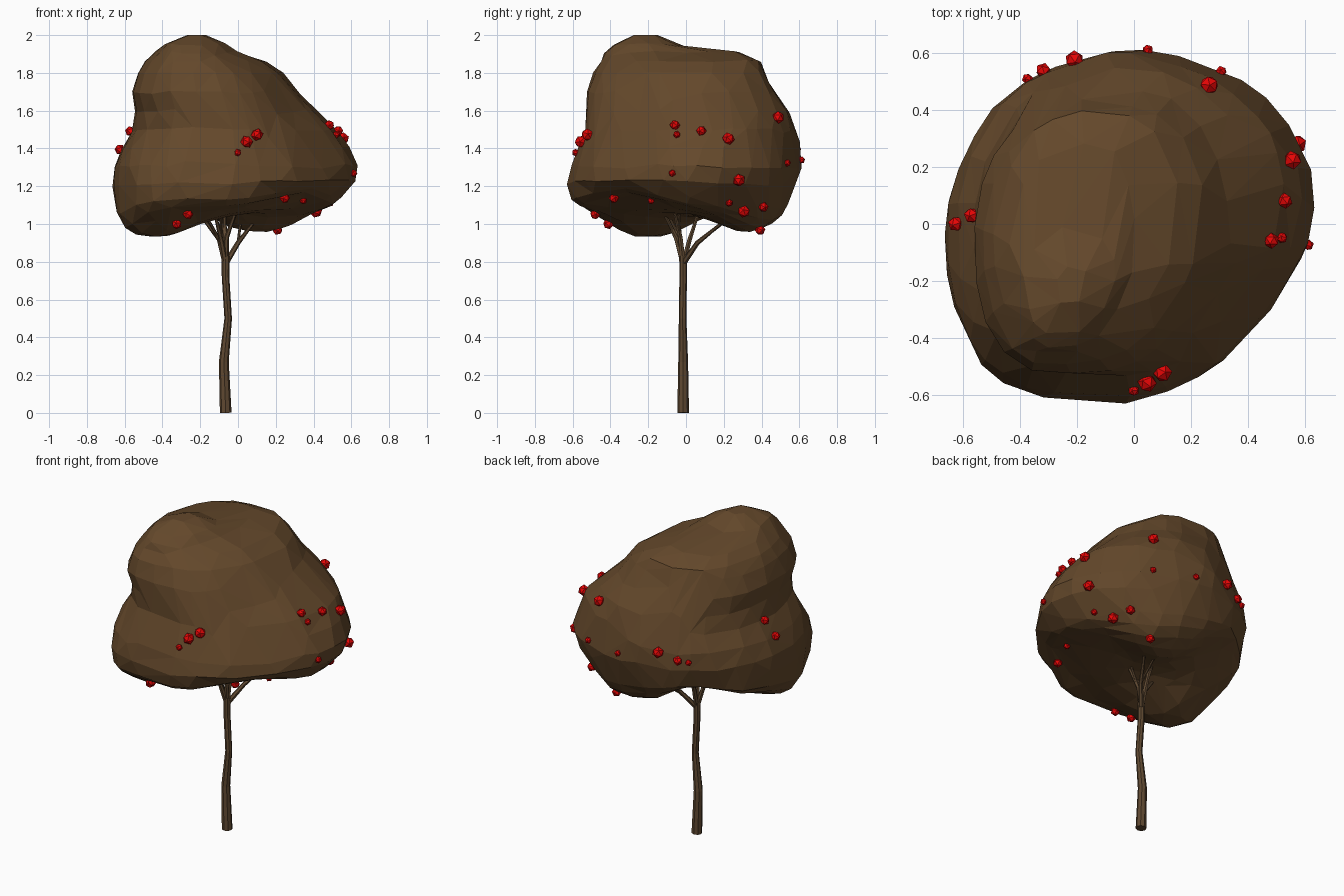
import bpy
import bmesh
import random
from math import sin, cos, pi, exp, radians
from mathutils import Vector, noise

random.seed(4)
scene = bpy.context.scene
default_cube = bpy.data.objects.get("Cube")
if default_cube:
    bpy.data.objects.remove(default_cube, do_unlink=True)


def make_material(name, colour):
    material = bpy.data.materials.new(name)
    material.use_nodes = True
    material.diffuse_color = (*colour, 1)
    shader = material.node_tree.nodes["Principled BSDF"]
    shader.inputs["Base Color"].default_value = (*colour, 1)
    shader.inputs["Roughness"].default_value = 0.9
    return material


foliage_brown = make_material("foliage brown", (0.127, 0.065, 0.024))
bark_brown = make_material("bark brown", (0.115, 0.066, 0.031))
berry_red = make_material("berry red", (0.95, 0.002, 0.002))


def make_object(name, bm, material):
    bmesh.ops.recalc_face_normals(bm, faces=bm.faces)
    mesh = bpy.data.meshes.new(name)
    bm.to_mesh(mesh)
    bm.free()
    mesh.materials.append(material)
    obj = bpy.data.objects.new(name, mesh)
    scene.collection.objects.link(obj)
    return obj


def bridge_rings(bm, rings):
    """Join neighbouring rings of vertices with quads."""
    for lower, upper in zip(rings, rings[1:]):
        count = len(lower)
        for i in range(count):
            j = (i + 1) % count
            bm.faces.new((lower[i], lower[j], upper[j], upper[i]))


# Canopy: cross-sections from top to rim (height, x min, x max, y min, y max)
SECTIONS = [
    (2.0, -.27, -.17, -.28, -.15),
    (1.95, -.38, -.08, -.38, -.02),
    (1.91, -.43, .0, -.42, .27),
    (1.86, -.49, .13, -.44, .38),
    (1.8, -.53, .22, -.48, .41),
    (1.7, -.56, .31, -.51, .47),
    (1.6, -.54, .42, -.51, .54),
    (1.5, -.56, .53, -.52, .58),
    (1.4, -.62, .6, -.56, .61),
    (1.3, -.65, .65, -.59, .61),
    (1.22, -.65, .64, -.61, .58),
    (1.14, -.64, .56, -.59, .55),
]
SEGMENTS = 48


def clamp(value):
    return max(0, min(1, value))


def lump(point, x, y, width_x, width_y):
    return exp(-((point.x - x) / width_x) ** 2 - ((point.y - y) / width_y) ** 2)


def sag(point):
    """Two hanging lobes and two raised hollows along the lower edge."""
    drop = 0.15 * lump(point, -.47, -.2, .28, .28)
    drop += 0.12 * lump(point, .13, .35, .3, .2)
    drop -= 0.06 * lump(point, .35, -.38, .25, .25)
    drop -= 0.07 * lump(point, -.35, .42, .22, .22)
    return drop * clamp((1.26 - point.z) / 0.17)


def corner(angle, direction, sharpness):
    return max(0, cos(angle - radians(direction))) ** sharpness


def section_point(section, angle):
    z, x_min, x_max, y_min, y_max = section
    # Fuller front-side corner, fuller upper back, trimmed opposite corner
    high = clamp((z - 1.4) / 0.4)
    swell = 1 + 0.15 * corner(angle, 229, 8)
    swell += 0.16 * high * corner(angle, 42, 6)
    swell -= (0.12 - 0.07 * high) * corner(angle, 323, 6)
    return Vector(((x_min + x_max) / 2 + (x_max - x_min) / 2 * cos(angle) * swell,
                   (y_min + y_max) / 2 + (y_max - y_min) / 2 * sin(angle) * swell,
                   z))


def build_canopy():
    bm = bmesh.new()
    angles = [2 * pi * i / SEGMENTS for i in range(SEGMENTS)]
    rows = [[section_point(s, a) for a in angles] for s in SECTIONS]
    # The hollow underside shrinks the rim towards the trunk
    rim = rows[-1]
    hub = Vector((-.07, -.02, 0))
    for scale in (.93, .83, .7, .54, .36, .15):
        row = []
        for p in rim:
            q = hub + (p - hub) * scale
            q.z = 1.055 + 0.065 * scale ** 3
            row.append(q)
        rows.append(row)
    for row in rows[1:]:
        for p in row:
            p.z -= sag(p)
            p += noise.noise_vector(p * 4.5) * 0.018
    rings = [[bm.verts.new(p) for p in row] for row in rows]
    bridge_rings(bm, rings)
    bm.faces.new(rings[0])
    bm.faces.new(rings[-1])
    bmesh.ops.triangulate(bm, faces=bm.faces)
    canopy = make_object("canopy", bm, foliage_brown)
    # Reduce to broad irregular facets
    decimate = canopy.modifiers.new("facets", "DECIMATE")
    decimate.ratio = 0.32
    evaluated = canopy.evaluated_get(bpy.context.evaluated_depsgraph_get())
    faceted = bpy.data.meshes.new_from_object(evaluated)
    canopy.modifiers.clear()
    canopy.data = faceted
    return canopy


def add_tube(bm, points, radii, sides=6):
    points = [Vector(p) for p in points]
    rings = []
    for i, p in enumerate(points):
        tangent = points[min(i + 1, len(points) - 1)] - points[max(i - 1, 0)]
        across = Vector((0, 1, 0)).cross(tangent).normalized()
        other = tangent.cross(across).normalized()
        turns = [2 * pi * k / sides for k in range(sides)]
        rings.append([bm.verts.new(p + (across * cos(t) + other * sin(t)) * radii[i])
                      for t in turns])
    bridge_rings(bm, rings)
    bm.faces.new(rings[0])
    bm.faces.new(rings[-1])


canopy = build_canopy()

# Trunk: slightly crooked and tapering
bm = bmesh.new()
add_tube(bm, [(-.065, -.015, 0), (-.075, -.015, .27), (-.052, -.018, .5),
              (-.066, -.015, .72), (-.066, -.015, .83)],
         [.031, .026, .02, .02, .021], 8)
make_object("trunk", bm, bark_brown)

# Branches: each runs from the fork, through an elbow, to a tip
FORK = (-.066, -.015, .79)
BRANCHES = [
    ((-.1, -.03, .92), (-.21, -.06, 1.06)),
    ((-.09, -.05, .92), (-.13, -.13, 1.09)),
    ((-.07, .02, .92), (-.07, .08, 1.1)),
    ((-.06, -.03, .93), (.0, -.07, 1.1)),
    ((.0, .06, .9), (.1, .22, 1.03)),
]
bm = bmesh.new()
for elbow, tip in BRANCHES:
    add_tube(bm, [FORK, elbow, tip], [.016, .013, .006])
    # A thinner twig leaves each elbow
    start, end = Vector(elbow), Vector(tip)
    twig = end + Vector((-.5 * (end.y - start.y), .5 * (end.x - start.x), .03))
    add_tube(bm, [start, start.lerp(twig, .5), twig], [.008, .007, .005])
make_object("branches", bm, bark_brown)

# Berries: faceted beads seated on the canopy surface (position, size)
SMALL, MEDIUM, LARGE = .02, .028, .034
BERRIES = {
    SMALL: [(.53, -.05, 1.48), (.6, -.07, 1.27), (.3, .52, 1.32), (.05, .62, 1.34),
            (.34, -.18, 1.14), (.45, .21, 1.15), (.0, -.59, 1.38), (-.36, .48, 1.35)],
    MEDIUM: [(.49, -.06, 1.53), (.54, .08, 1.5), (.24, -.38, 1.17), (.36, .4, 1.1),
             (.2, .39, 1.0), (-.26, -.5, 1.02), (-.32, -.43, .97), (-.57, .03, 1.49),
             (-.64, .0, 1.4), (-.31, .52, 1.36)],
    LARGE: [(.57, .23, 1.46), (.26, .48, 1.56), (.55, .27, 1.24), (.4, .3, 1.08),
            (.05, -.57, 1.44), (.11, -.54, 1.48), (-.21, .58, 1.4)],
}
bm = bmesh.new()
for size, places in BERRIES.items():
    for place in places:
        found, spot, normal, index = canopy.closest_point_on_mesh(Vector(place))
        bead = bmesh.ops.create_icosphere(bm, subdivisions=1, radius=size)
        turn = noise.random_unit_vector().to_track_quat("Z", "Y").to_matrix()
        bmesh.ops.rotate(bm, verts=bead["verts"], matrix=turn)
        bmesh.ops.translate(bm, verts=bead["verts"], vec=spot + normal * size * .35)
make_object("berries", bm, berry_red)
